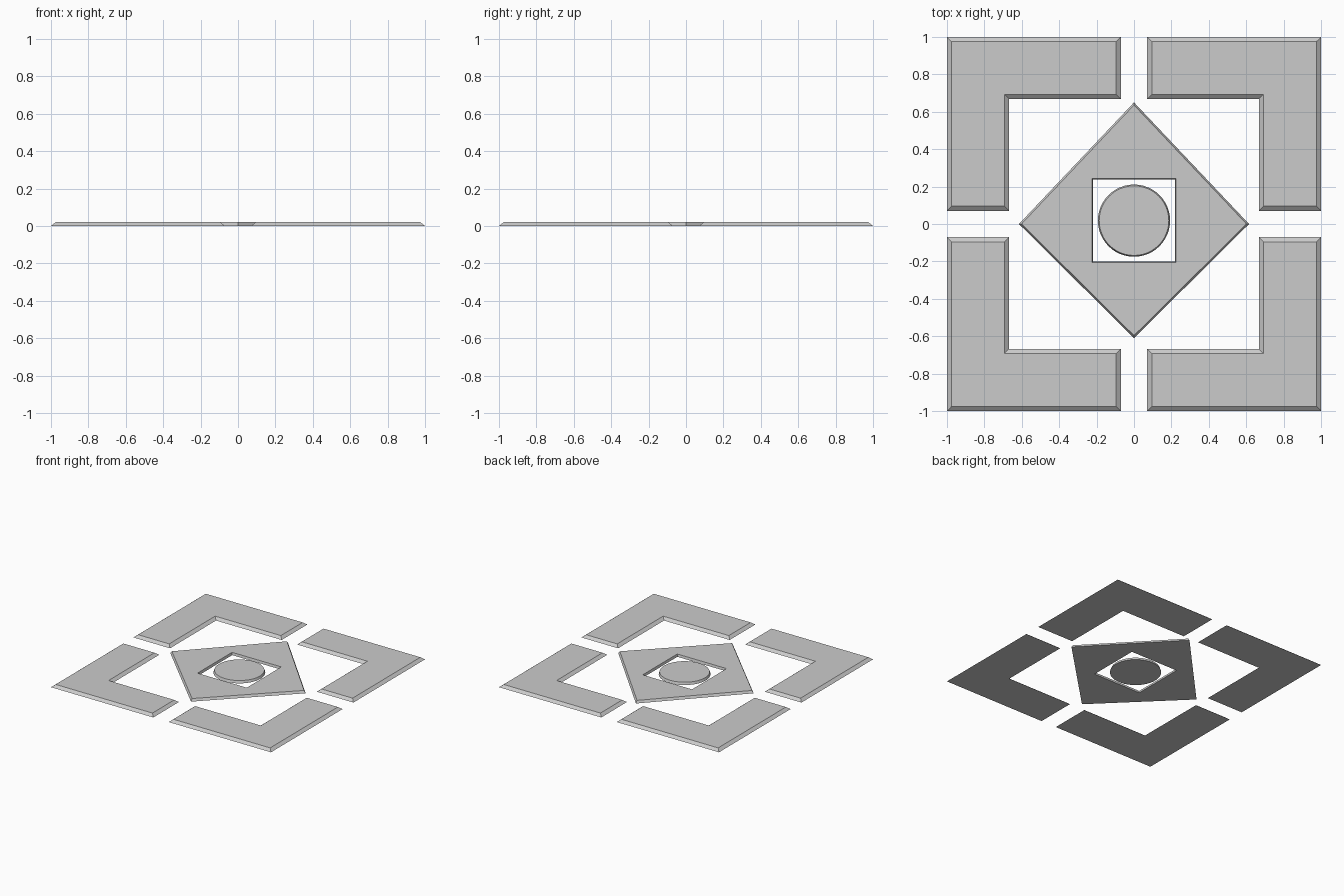
import bpy, bmesh, math
from mathutils import Vector

HEIGHT = 0.02

cube = bpy.data.objects.get("Cube")
if cube:
    bpy.data.objects.remove(cube, do_unlink=True)

# single stone-like grey
grey = bpy.data.materials.new("light_grey")
grey.use_nodes = True
COLOUR = (0.6, 0.6, 0.6, 1)
grey.diffuse_color = COLOUR
grey.node_tree.nodes["Principled BSDF"].inputs["Base Color"].default_value = COLOUR


def inset(points, width):
    """Move every side of a closed outline inward by width, with mitred corners."""
    pts = [Vector(p) for p in points]
    n = len(pts)
    area = sum(pts[i - 1].x * pts[i].y - pts[i].x * pts[i - 1].y for i in range(n))
    side = 1 if area > 0 else -1
    result = []
    for i, p in enumerate(pts):
        a = (p - pts[i - 1]).normalized()
        b = (pts[(i + 1) % n] - p).normalized()
        na = Vector((-a.y, a.x)) * side
        nb = Vector((-b.y, b.x)) * side
        result.append(p + (na + nb) * width / (1 + na.dot(nb)))
    return result


def slab(name, loops):
    """Flat plate with sloped walls; loops are (outline, bevel width) pairs."""
    bm = bmesh.new()
    bottom_edges, top_edges = [], []
    for outline, width in loops:
        low = [bm.verts.new((p[0], p[1], 0)) for p in outline]
        high = [bm.verts.new((p.x, p.y, HEIGHT)) for p in inset(outline, width)]
        for i in range(len(low)):
            bm.faces.new((low[i - 1], low[i], high[i], high[i - 1]))
            bottom_edges.append(bm.edges.get((low[i - 1], low[i])))
            top_edges.append(bm.edges.get((high[i - 1], high[i])))
    for edges, z in ((bottom_edges, -1), (top_edges, 1)):
        bmesh.ops.triangle_fill(bm, use_beauty=True, edges=edges, normal=(0, 0, z))
    bmesh.ops.recalc_face_normals(bm, faces=bm.faces)
    mesh = bpy.data.meshes.new(name)
    bm.to_mesh(mesh)
    bm.free()
    mesh.materials.append(grey)
    obj = bpy.data.objects.new(name, mesh)
    bpy.context.collection.objects.link(obj)
    return obj


# four L-shaped corner pieces
GAP, INNER = 0.07, 0.667
corner = [(GAP, 1), (1, 1), (1, GAP), (INNER, GAP), (INNER, INNER), (GAP, INNER)]
for sy, depth in ((-1, "front"), (1, "back")):
    for sx, hand in ((-1, "right"), (1, "left")):
        slab(f"corner_{depth}_{hand}", [([(x * sx, y * sy) for x, y in corner], 0.025)])

# diamond plate with a square opening
CENTRE_Y = 0.018
diamond = [(0.615, 0), (0, 0.65), (-0.615, 0), (0, -0.61)]
square = [(x * 0.219, CENTRE_Y + y * 0.219) for x, y in ((1, 1), (-1, 1), (-1, -1), (1, -1))]
slab("diamond_plate", [(diamond, 0.01), (square, -0.005)])

# round disc inside the opening
SIDES = 48
angles = [math.tau * i / SIDES for i in range(SIDES)]
slab("centre_disc", [([(0.193 * math.cos(a), CENTRE_Y + 0.193 * math.sin(a)) for a in angles], 0.007)])
